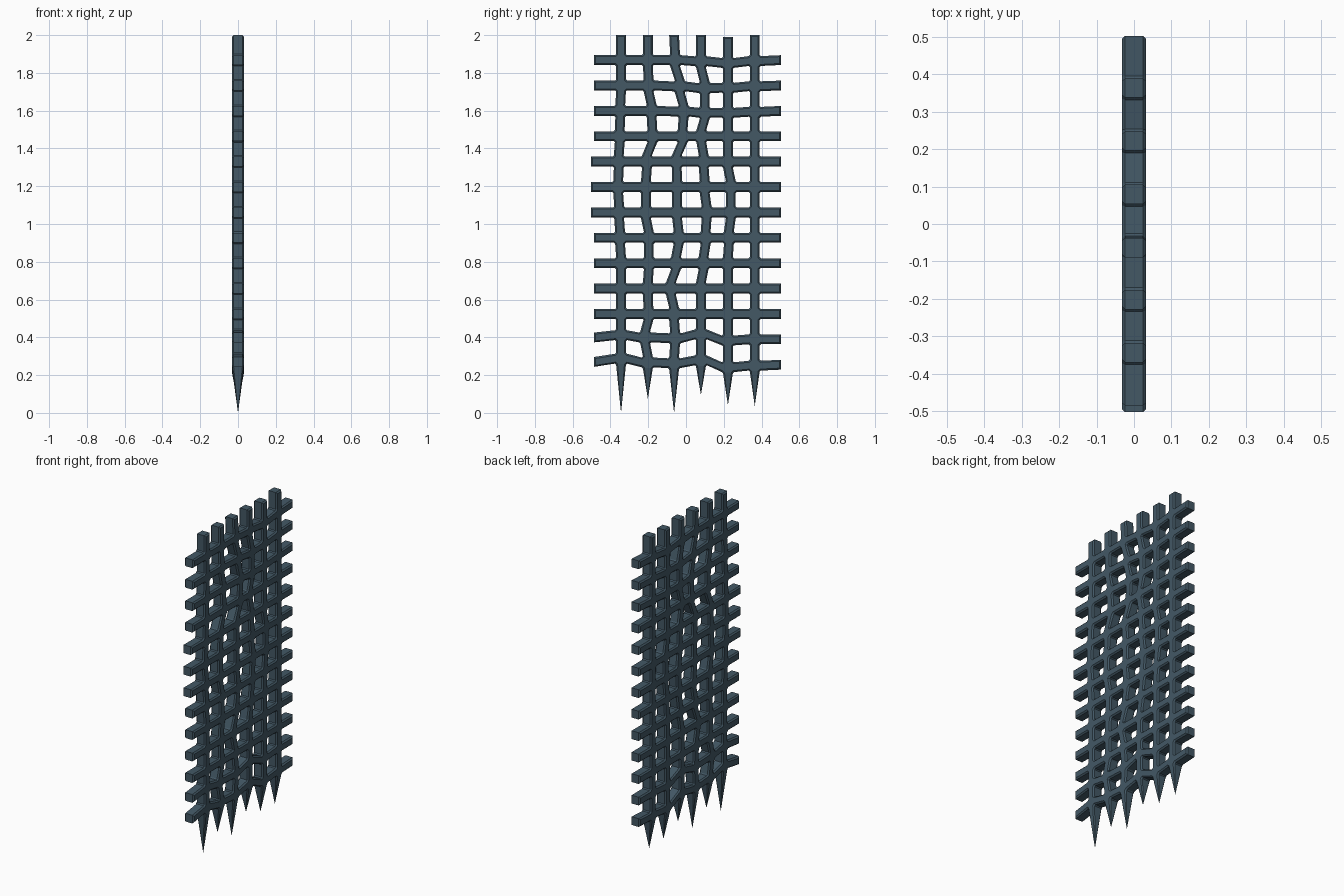
import bpy, bmesh

if "Cube" in bpy.data.objects:
    bpy.data.objects.remove(bpy.data.objects["Cube"])

H, C, B, D = 0.026, 0.006, 0.008, 0.032   # bar half width, corner fill, chamfer, half depth
COLS = [-0.344, -0.202, -0.063, 0.079, 0.222, 0.364]
ROWS = [0.255 + 0.1344 * j for j in range(13)]       # bottom to top
TIPS = [0.0, 0.074, 0.0, 0.095, 0.042, 0.037]
TOPS = [2.0, 2.0, 2.0, 2.0, 1.99, 2.0]

# sideways bends of the upright bars at each crossing, bottom to top (hundredths)
BEND_Y = [
    [0, 0, 0, 0, 0, -0.5, -1, -1.5, -1.2, -0.7, -0.4, 0, 0],
    [0, -1.4, 0.3, 0, 0.5, 0.5, -1, -1, -0.5, 2.4, 2, 0.4, 0],
    [0, 0.5, 0, -1.7, 1, 2.4, 1.6, 1.6, 1.4, 4.5, 5, 3, 0.5],
    [0, 0, 0, 0, 1.4, 2.5, 3, 2, 1.5, 0.2, 2, 2, 0],
    [0, 0, 0, 0, 0, 0.5, 1.5, 1.5, 0, 0, 0, 0, 0],
    [0] * 13,
]
# vertical bends of the few sagging cross bars (row: per column)
BEND_Z = {
    0: [3.2, 1.2, 0.8, 2.3, -1.3, -0.5],
    1: [2.2, 1.0, 0.6, 2.6, -0.6, 0],
    10: [0, 0, -0.4, -1, -1, -0.5],
    11: [0, 0, -0.5, -1.4, -1.2, -0.4],
    12: [0, 0, 0, -0.6, -1.5, -0.5],
}


def node(i, j):
    dz = BEND_Z[j][i] if j in BEND_Z else 0
    return COLS[i] + BEND_Y[i][j] / 100, ROWS[j] + dz / 100


def lattice(inset):
    """Flat outline of the grille: eight-sided crossings joined by arms."""
    h, c = H - inset, C + 0.586 * inset
    pts, faces, ring = [], [], {}

    def add(*new):
        first = len(pts)
        pts.extend(new)
        return list(range(first, len(pts)))

    e = h + c
    for i in range(6):
        for j in range(13):
            y, z = node(i, j)
            ring[i, j] = add(*[(y + a, z + b) for a, b in (
                (e, -h), (e, h), (h, e), (-h, e), (-e, h), (-e, -h), (-h, -e), (h, -e))])
            faces.append(ring[i, j])
    for i in range(6):
        for j in range(13):
            r = ring[i, j]
            if i < 5:
                s = ring[i + 1, j]
                faces.append([r[0], s[5], s[4], r[1]])
            if j < 12:
                s = ring[i, j + 1]
                faces.append([r[3], r[2], s[7], s[6]])
        # bar tops and pointed feet
        r = ring[i, 12]
        y, z = COLS[i], TOPS[i] - inset
        s = add((y + h, z), (y - h, z))
        faces.append([r[3], r[2], s[0], s[1]])
        r = ring[i, 0]
        s = add((COLS[i], TIPS[i]))
        faces.append([r[6], s[0], r[7]])
    for j in range(13):
        # free ends of the cross bars
        r = ring[0, j]
        y = (-0.503 if 6 <= j <= 8 else -0.486) + inset
        z = ROWS[j] + (1.5 if j == 0 else 1 if j == 1 else 0) / 100
        s = add((y, z - h), (y, z + h))
        faces.append([s[0], r[5], r[4], s[1]])
        r = ring[5, j]
        y, z = 0.503 - inset, ROWS[j]
        s = add((y, z - h), (y, z + h))
        faces.append([r[0], s[0], s[1], r[1]])
    return pts, faces


inner, faces = lattice(B)
outer, _ = lattice(0)
bm = bmesh.new()
layers = []
for x, pts in ((-D, inner), (-D + B, outer), (D - B, outer), (D, inner)):
    layers.append([bm.verts.new((x, y, z)) for y, z in pts])

# both broad sides
for f in faces:
    bm.faces.new([layers[3][k] for k in f])
    bm.faces.new([layers[0][k] for k in reversed(f)])

# chamfers and edges around every opening and the outline
directed = {(a, b) for f in faces for a, b in zip(f, f[1:] + f[:1])}
for a, b in directed:
    if (b, a) not in directed:
        for lo, hi in zip(layers, layers[1:]):
            bm.faces.new([lo[a], lo[b], hi[b], hi[a]])

# draw each foot to a single point
for v in bm.verts:
    for y, z in zip(COLS, TIPS):
        if abs(v.co.y - y) < 1e-5 and abs(v.co.z - z) < 1e-5:
            v.co.x = 0
bmesh.ops.remove_doubles(bm, verts=bm.verts[:], dist=1e-4)
bmesh.ops.recalc_face_normals(bm, faces=bm.faces[:])

mesh = bpy.data.meshes.new("grille")
bm.to_mesh(mesh)
bm.free()
iron = bpy.data.materials.new("dark slate iron")
iron.diffuse_color = (0.056, 0.098, 0.131, 1)
iron.use_nodes = True
iron.node_tree.nodes["Principled BSDF"].inputs["Base Color"].default_value = iron.diffuse_color
mesh.materials.append(iron)
obj = bpy.data.objects.new("spiked_gate_grille", mesh)
bpy.context.collection.objects.link(obj)
